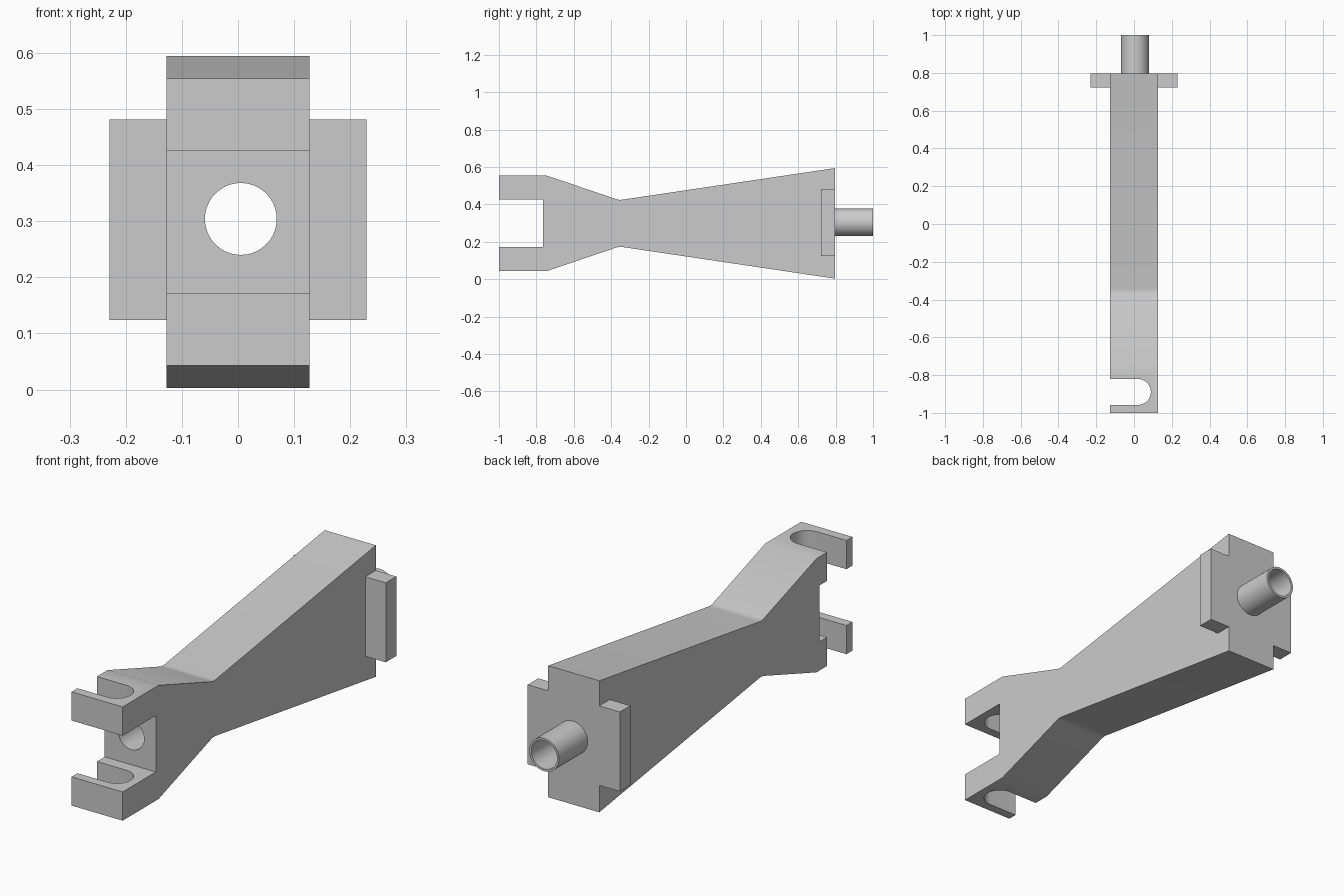
import bpy, bmesh, math
from mathutils import Vector

if "Cube" in bpy.data.objects:
    bpy.data.objects.remove(bpy.data.objects["Cube"])

grey = bpy.data.materials.new("plain grey")
grey.use_nodes = True
grey.diffuse_color = (0.6, 0.6, 0.6, 1)
grey.node_tree.nodes["Principled BSDF"].inputs["Base Color"].default_value = (0.6, 0.6, 0.6, 1)

HALF = 0.127                    # half width of the arm
MID = 0.304                     # height of the bore axis
BORE_X = 0.005


def prism(name, points, offset):
    """Extrude a closed outline of 3D points along offset."""
    bm = bmesh.new()
    face = bm.faces.new([bm.verts.new(p) for p in points])
    grown = bmesh.ops.extrude_face_region(bm, geom=[face])["geom"]
    moved = [g for g in grown if isinstance(g, bmesh.types.BMVert)]
    bmesh.ops.translate(bm, verts=moved, vec=Vector(offset))
    bmesh.ops.recalc_face_normals(bm, faces=bm.faces)
    mesh = bpy.data.meshes.new(name)
    bm.to_mesh(mesh)
    bm.free()
    mesh.materials.append(grey)
    obj = bpy.data.objects.new(name, mesh)
    bpy.context.collection.objects.link(obj)
    return obj


def rod(name, radius, y0, y1, sides=64):
    """Round bar lying along y on the bore axis."""
    turn = [2 * math.pi * i / sides for i in range(sides)]
    ring = [(BORE_X + radius * math.cos(a), y0, MID + radius * math.sin(a)) for a in turn]
    return prism(name, ring, (0, y1 - y0, 0))


def cut(obj, cutter):
    cutter.hide_render = True
    mod = obj.modifiers.new("cut", "BOOLEAN")
    mod.operation, mod.object, mod.solver = "DIFFERENCE", cutter, "EXACT"
    bpy.context.view_layer.objects.active = obj
    bpy.ops.object.modifier_apply(modifier=mod.name)


# Waisted arm with a forked front end, mirrored top to bottom
lower = [(-0.765, 0.172), (-1, 0.172), (-1, 0.043), (-0.745, 0.043),
         (-0.37, 0.170), (-0.355, 0.173), (-0.34, 0.172), (0.797, 0.003)]
upper = [(y, 0.597 - z) for y, z in reversed(lower)]
arm = prism("arm", [(-HALF, y, z) for y, z in lower + upper], (2 * HALF, 0, 0))

# Sleeve at the rear
sleeve = rod("rear_sleeve", 0.074, 0.79, 1.0)

# Bore running through arm and sleeve
bore = rod("bore_cutter", 0.064, -0.9, 1.1)
cut(arm, bore)
cut(sleeve, bore)

# Round-ended slot open to one side of both prongs
arc = [math.pi * (i / 24 - 0.5) for i in range(25)]
outline = [(0.02 + 0.069 * math.cos(a), -0.889 + 0.069 * math.sin(a), -0.1) for a in arc]
outline += [(-0.3, -0.82, -0.1), (-0.3, -0.958, -0.1)]
slot = prism("slot_cutter", outline, (0, 0, 0.9))
cut(arm, slot)

for helper in (bore, slot):
    bpy.data.objects.remove(helper)

# Side flanges at the rear
parts = [arm, sleeve]
for side, name in ((1, "left_flange"), (-1, "right_flange")):
    rect = [(side * x, 0.722, z) for x, z in
            ((HALF, 0.124), (0.229, 0.124), (0.229, 0.481), (HALF, 0.481))]
    parts.append(prism(name, rect, (0, 0.075, 0)))

# Smooth shading with sharp corners kept
bpy.ops.object.select_all(action="DESELECT")
for part in parts:
    part.select_set(True)
bpy.context.view_layer.objects.active = arm
bpy.ops.object.shade_smooth_by_angle(angle=math.radians(30))
